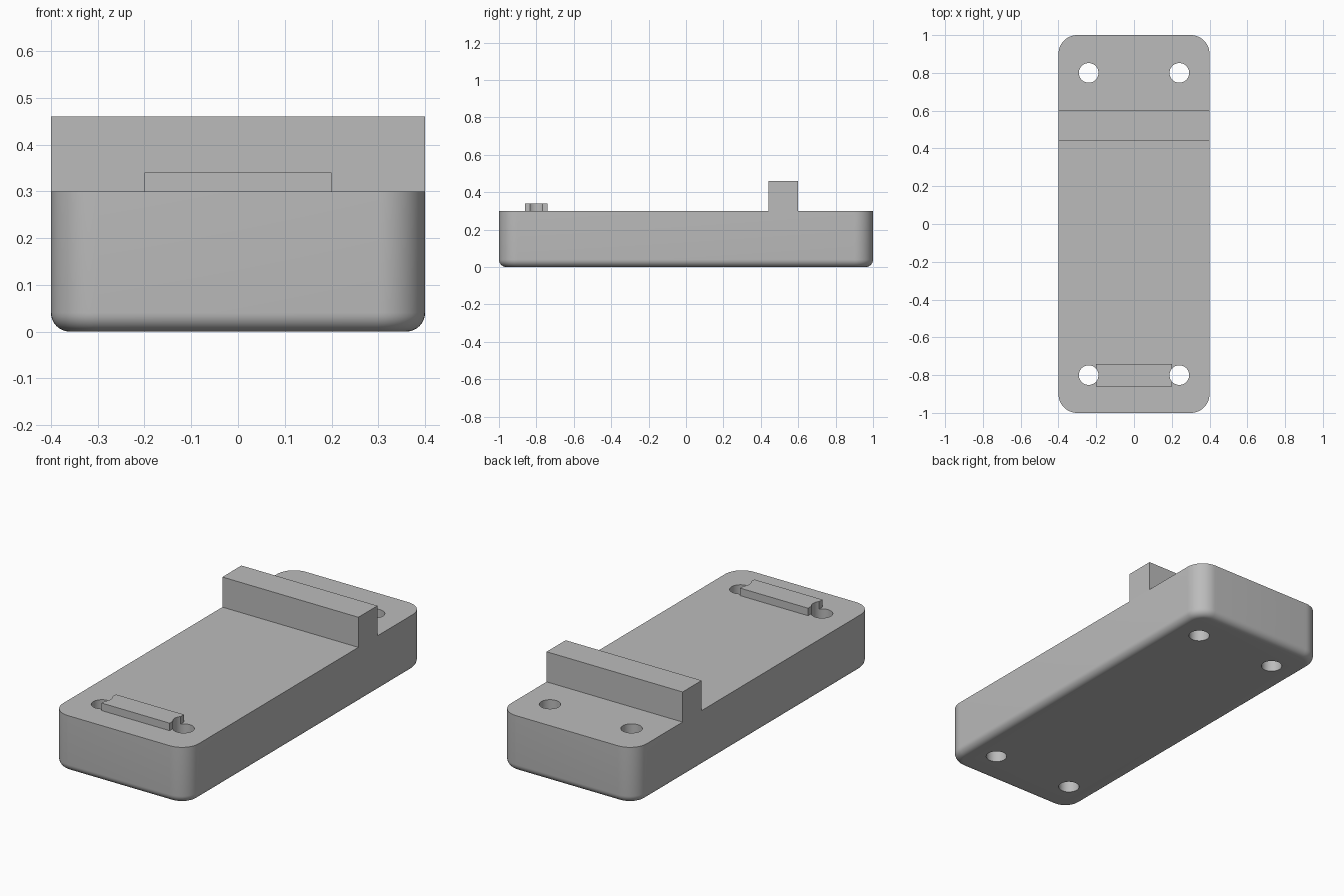
import bpy, bmesh, math
from mathutils import Matrix, Vector

if "Cube" in bpy.data.objects:
    bpy.data.objects.remove(bpy.data.objects["Cube"], do_unlink=True)

grey = bpy.data.materials.new("plain grey")
grey.use_nodes = True
colour = (0.5, 0.5, 0.5, 1)
grey.diffuse_color = colour
grey.node_tree.nodes["Principled BSDF"].inputs["Base Color"].default_value = colour

TOP = 0.30


def add_object(name, bm):
    mesh = bpy.data.meshes.new(name)
    bm.normal_update()
    bm.to_mesh(mesh)
    bm.free()
    mesh.materials.append(grey)
    obj = bpy.data.objects.new(name, mesh)
    bpy.context.collection.objects.link(obj)
    return obj


def box_mesh(low, high):
    low, high = Vector(low), Vector(high)
    bm = bmesh.new()
    bmesh.ops.create_cube(bm, size=1, matrix=Matrix.Translation((low + high) / 2)
                          @ Matrix.Diagonal((*(high - low), 1)))
    return bm


def round_edges(bm, test, radius, segments):
    edges = [e for e in bm.edges if test(e)]
    bmesh.ops.bevel(bm, geom=edges, offset=radius, segments=segments,
                    profile=0.5, affect='EDGES', clamp_overlap=True)


def is_upright(edge):
    a, b = edge.verts
    return abs(a.co.z - b.co.z) > 0.1


def is_bottom(edge):
    return all(v.co.z < 0.001 for v in edge.verts)


# Base block: rounded upright corners, softer rounding around the underside
bm = box_mesh((-0.4, -1, 0), (0.4, 1, TOP))
round_edges(bm, is_upright, 0.1, 12)
round_edges(bm, is_bottom, 0.04, 8)
base = add_object("base_block", bm)

# Tall cross ridge near the back and low locating bar near the front
ridge = add_object("cross_ridge", box_mesh((-0.4, 0.44, TOP), (0.4, 0.6, 0.46)))
bar = add_object("locating_bar", box_mesh((-0.2, -0.86, TOP), (0.2, -0.74, 0.34)))

# Four through holes, which also nibble the ends of the locating bar
bm = bmesh.new()
for x in (-0.24, 0.24):
    for y in (-0.8, 0.8):
        bmesh.ops.create_cone(bm, cap_ends=True, segments=48, radius1=0.052,
                              radius2=0.052, depth=1.2,
                              matrix=Matrix.Translation((x, y, 0.2)))
cutter = add_object("hole_cutter", bm)
cutter.hide_render = True

for obj in (base, bar):
    mod = obj.modifiers.new("holes", 'BOOLEAN')
    mod.operation = 'DIFFERENCE'
    mod.solver = 'EXACT'
    mod.object = cutter
    bpy.context.view_layer.objects.active = obj
    with bpy.context.temp_override(object=obj, active_object=obj, selected_objects=[obj]):
        bpy.ops.object.modifier_apply(modifier=mod.name)
bpy.data.objects.remove(cutter, do_unlink=True)

# Smooth rounded surfaces, crisp rims
for obj in bpy.context.view_layer.objects:
    obj.select_set(obj in (base, bar))
bpy.context.view_layer.objects.active = base
bpy.ops.object.shade_smooth_by_angle(angle=math.radians(30))
